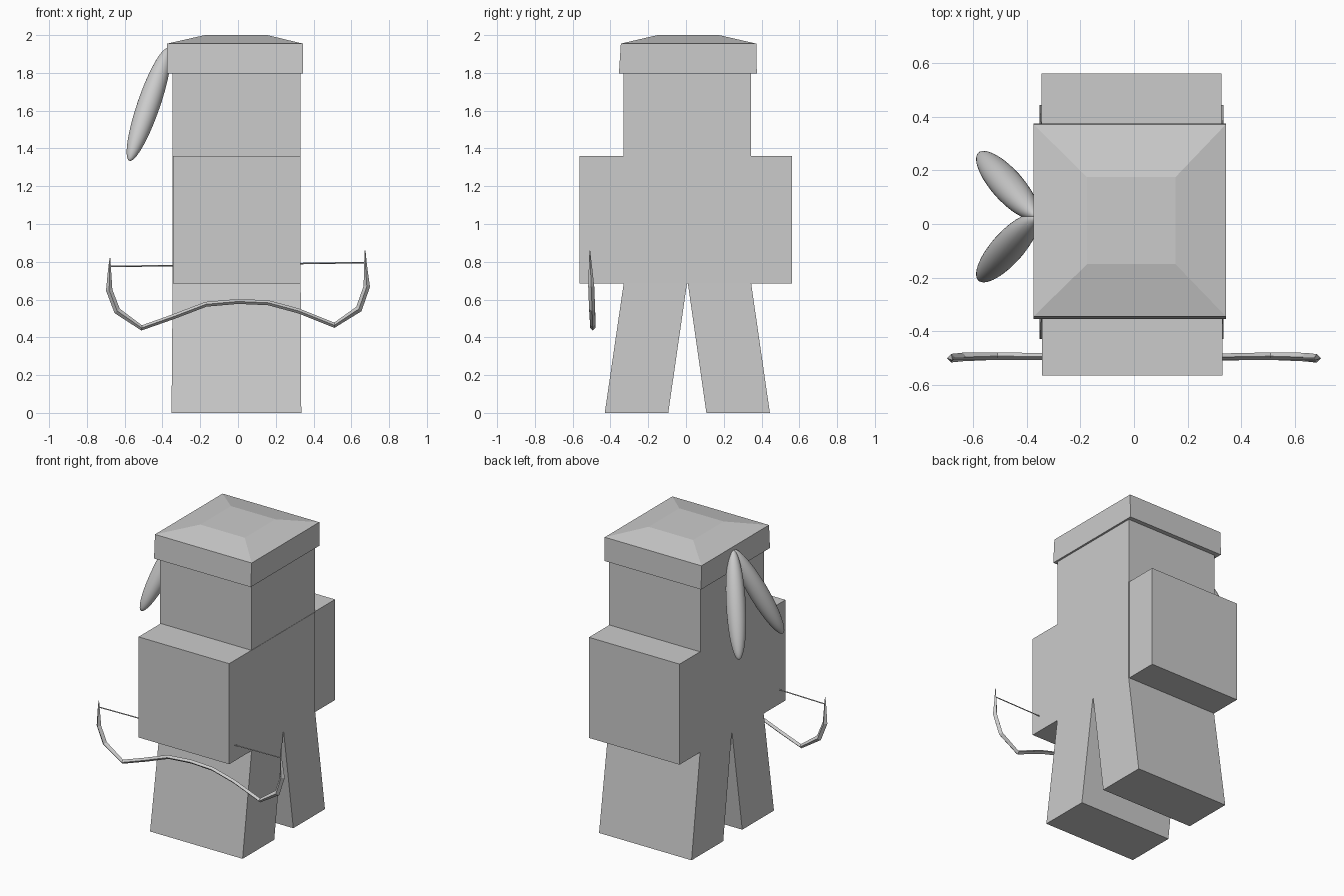
import bpy, bmesh
from mathutils import Vector

if "Cube" in bpy.data.objects:
    bpy.data.objects.remove(bpy.data.objects["Cube"])

GREY = (0.6, 0.6, 0.6, 1)
grey = bpy.data.materials.new("plain_grey")
grey.use_nodes = True
grey.diffuse_color = GREY
grey.node_tree.nodes["Principled BSDF"].inputs["Base Color"].default_value = GREY


def loft(name, rings):
    """Skin a stack of equal-length point rings and cap both ends."""
    bm = bmesh.new()
    rows = [[bm.verts.new(p) for p in ring] for ring in rings]
    n = len(rows[0])
    for a, b in zip(rows, rows[1:]):
        for i in range(n):
            j = (i + 1) % n
            bm.faces.new((a[i], a[j], b[j], b[i]))
    bm.faces.new(rows[0][::-1])
    bm.faces.new(rows[-1])
    bmesh.ops.recalc_face_normals(bm, faces=bm.faces)
    mesh = bpy.data.meshes.new(name)
    bm.to_mesh(mesh)
    bm.free()
    obj = bpy.data.objects.new(name, mesh)
    bpy.context.collection.objects.link(obj)
    mesh.materials.append(grey)
    return obj


def rect(x0, x1, y0, y1, z):
    return [(x0, y0, z), (x1, y0, z), (x1, y1, z), (x0, y1, z)]


def block(name, x0, x1, y0, y1, z0, z1):
    return loft(name, [rect(x0, x1, y0, y1, z0), rect(x0, x1, y0, y1, z1)])


# Head, torso and arms
SHOULDER, HIP = 1.36, 0.685
block("head", -0.348, 0.33, -0.33, 0.345, SHOULDER, 1.81)
block("torso", -0.346, 0.332, -0.33, 0.345, HIP, SHOULDER)
block("front_arm", -0.343, 0.33, -0.565, -0.33, HIP, SHOULDER)
block("back_arm", -0.346, 0.327, 0.345, 0.562, HIP, SHOULDER)

# Splayed legs
for name, top, foot in (("front_leg", -0.33, -0.43), ("back_leg", 0.01, 0.108)):
    loft(name, [rect(-0.352, 0.335, foot, foot + 0.336, 0),
                rect(-0.346, 0.332, top, top + 0.335, HIP)])

# Hat with a bevelled crown
loft("hat", [rect(-0.375, 0.343, -0.355, 0.375, 1.797),
             rect(-0.375, 0.343, -0.345, 0.372, 1.955),
             rect(-0.175, 0.155, -0.15, 0.175, 2.0)])

# Pair of hanging feathers
for name, root_y, tip_y in (("back_feather", 0.03, 0.26), ("front_feather", 0.025, -0.205)):
    root = Vector((-0.37, root_y, 1.93))
    tip = Vector((-0.575, tip_y, 1.335))
    axis = root - tip
    bpy.ops.mesh.primitive_uv_sphere_add(segments=32, ring_count=20, radius=1,
                                         location=(root + tip) / 2)
    feather = bpy.context.object
    feather.name = name
    feather.scale = (0.06, 0.06, axis.length / 2)
    feather.rotation_euler = axis.to_track_quat("Z", "Y").to_euler()
    bpy.ops.object.shade_smooth()
    feather.data.materials.append(grey)

# Bow limbs: x, z, half thickness along the path
path = [(-0.678, 0.82, 0.002), (-0.68, 0.76, 0.008), (-0.682, 0.65, 0.017),
        (-0.64, 0.54, 0.018), (-0.51, 0.45, 0.014), (-0.34, 0.51, 0.013),
        (-0.17, 0.575, 0.013), (0, 0.59, 0.013), (0.16, 0.583, 0.013),
        (0.32, 0.54, 0.013), (0.51, 0.464, 0.014), (0.64, 0.55, 0.018),
        (0.682, 0.67, 0.017), (0.675, 0.78, 0.008), (0.673, 0.86, 0.002)]
rings = []
for i, (x, z, r) in enumerate(path):
    a, b = path[max(i - 1, 0)], path[min(i + 1, len(path) - 1)]
    side = Vector((a[1] - b[1], 0, b[0] - a[0])).normalized() * r
    depth = Vector((0, min(r, 0.016), 0))
    centre = Vector((x, -0.475 - 0.04 * z, z))
    rings.append([centre + side, centre + depth, centre - side, centre - depth])
loft("bow", rings)

# Bow string
string = []
for x, z in ((-0.68, 0.775), (0.675, 0.796)):
    c = Vector((x, -0.503, z))
    string.append([c + Vector(d) * 0.004
                   for d in ((0, -1, 0), (0, 0, 1), (0, 1, 0), (0, 0, -1))])
loft("bow_string", string)
